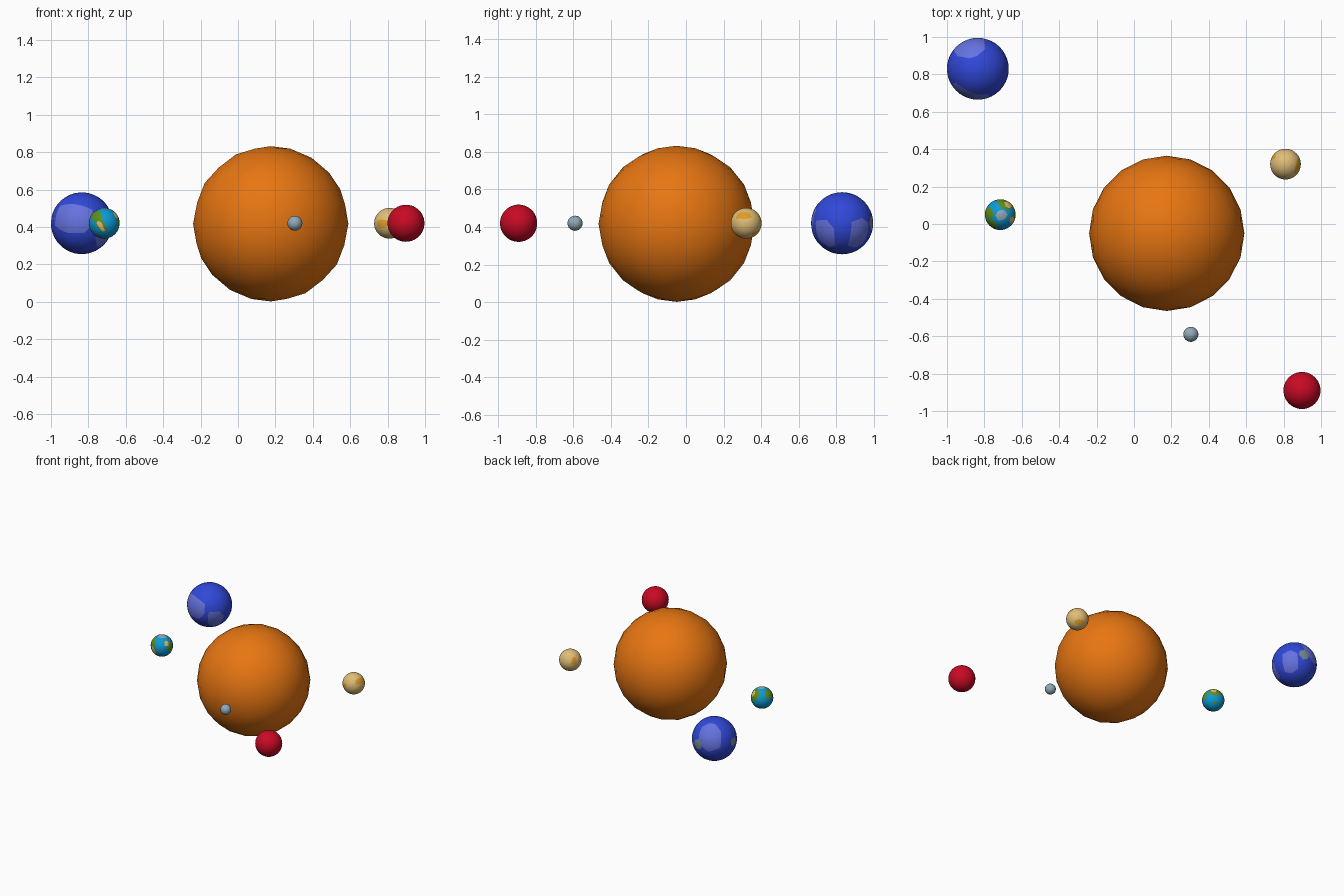
import bpy, bmesh, math
from mathutils import Vector

if "Cube" in bpy.data.objects:
    bpy.data.objects.remove(bpy.data.objects["Cube"])


def material(name, rgb):
    m = bpy.data.materials.new(name)
    m.diffuse_color = (*rgb, 1)
    m.use_nodes = True
    m.node_tree.nodes["Principled BSDF"].inputs["Base Color"].default_value = m.diffuse_color
    return m


orange = material("sun_orange", (0.80, 0.18, 0.006))
blue = material("deep_blue", (0.030, 0.065, 0.70))
lavender = material("lavender_blue", (0.13, 0.17, 0.74))
slate = material("grey_green", (0.18, 0.27, 0.29))
sea = material("sea_blue", (0.004, 0.32, 0.65))
green = material("land_green", (0.12, 0.27, 0.008))
sand = material("sand", (0.75, 0.51, 0.18))
amber = material("amber", (0.72, 0.34, 0.02))
red = material("crimson", (0.58, 0.003, 0.018))
grey = material("pale_grey", (0.28, 0.40, 0.47))

Z = 0.42


def direction(lon, lat):
    lon, lat = math.radians(lon), math.radians(lat)
    return Vector((math.cos(lat) * math.cos(lon),
                   math.cos(lat) * math.sin(lon), math.sin(lat)))


def ball(name, x, y, z, radius, detail, base, patches=()):
    """Smooth ball; each patch is (material, convex outline in lon/lat)."""
    bm = bmesh.new()
    bmesh.ops.create_icosphere(bm, subdivisions=detail, radius=1)
    mats, regions = [base], []
    for mat, outline in patches:
        pts = [direction(*p) for p in outline]
        mid = sum(pts, Vector()).normalized()
        reach = min(p.dot(mid) for p in pts) - 0.12
        planes = [a.cross(b).normalized() for a, b in zip(pts, pts[1:] + pts[:1])]
        if mat not in mats:
            mats.append(mat)
        regions.append((mats.index(mat), planes))
        # cut the patch outline into the nearby faces
        for n in planes:
            faces = [f for f in bm.faces
                     if f.calc_center_median().normalized().dot(mid) > reach]
            edges = {e for f in faces for e in f.edges}
            verts = {v for f in faces for v in f.verts}
            bmesh.ops.bisect_plane(bm, geom=faces + list(edges) + list(verts),
                                   dist=1e-4, plane_co=(0, 0, 0), plane_no=n)
    for v in bm.verts:
        v.co.normalize()
    for f in bm.faces:
        f.smooth = True
        c = f.calc_center_median()
        for index, planes in regions:
            if all(c.dot(n) > 0 for n in planes):
                f.material_index = index
    for v in bm.verts:
        v.co *= radius
    me = bpy.data.meshes.new(name)
    bm.to_mesh(me)
    bm.free()
    for m in mats:
        me.materials.append(m)
    ob = bpy.data.objects.new(name, me)
    ob.location = (x, y, z)
    bpy.context.collection.objects.link(ob)
    return ob


# plain bodies
ball("sun", 0.175, -0.05, 0.417, 0.415, 3, orange)
ball("small_grey_planet", 0.304, -0.59, Z, 0.04, 4, grey)
ball("red_planet", 0.898, -0.89, Z, 0.099, 4, red)

# sand planet with amber patches
ball("sand_planet", 0.81, 0.32, Z, 0.082, 4, sand, [
    (amber, [(-145, -12), (-115, -18), (-97, -8), (-97, 10), (-120, 14), (-145, 8)]),
    (amber, [(-45, 18), (-5, 15), (24, 22), (18, 40), (-20, 48), (-45, 36)]),
    (amber, [(132, 2), (150, -2), (160, 10), (158, 36), (145, 40), (133, 22)]),
    (amber, [(30, -50), (60, -60), (100, -48), (95, -32), (60, -28), (32, -36)]),
])

# sea planet with land, desert and an ice cap
ball("sea_planet", -0.715, 0.05, Z, 0.082, 4, sea, [
    (green, [(-150, 15), (-112, 0), (-95, 5), (-100, 25), (-125, 55), (-155, 45)]),
    (green, [(-125, -5), (-95, -35), (-80, -35), (-85, -5), (-100, 8)]),
    (green, [(150, 15), (190, 10), (205, 35), (195, 62), (160, 62), (145, 35)]),
    (green, [(25, 5), (60, -5), (100, 10), (105, 40), (70, 65), (30, 50)]),
    (green, [(-30, 0), (-5, -20), (12, -5), (10, 30), (-20, 40)]),
    (green, [(50, -48), (70, -50), (72, -36), (55, -34)]),
    (sand, [(35, 22), (62, 15), (72, 35), (58, 50), (36, 45)]),
    (sand, [(-40, 22), (-18, 16), (-8, 35), (-20, 48), (-38, 42)]),
    (sand, [(-120, 0), (-98, -32), (-86, -30), (-100, 3), (-115, 10)]),
    (grey, [(0, 60), (60, 68), (120, 74), (190, 72), (250, 65), (310, 66)]),
])

# blue planet with lavender and grey-green patches
ball("blue_planet", -0.835, 0.83, Z, 0.165, 4, blue, [
    (lavender, [(-150, -5), (-120, -18), (-85, -18), (-68, 0), (-68, 28), (-105, 38), (-148, 36)]),
    (lavender, [(-60, -30), (-40, -50), (-18, -45), (-15, -10), (-30, 6), (-58, 5)]),
    (lavender, [(15, -45), (40, -52), (62, -40), (58, 0), (40, 10), (18, 2)]),
    (lavender, [(80, 5), (110, -12), (140, 0), (148, 40), (130, 64), (95, 66), (70, 48)]),
    (slate, [(62, -2), (74, -14), (88, -8), (90, 8), (78, 15), (65, 10)]),
    (slate, [(172, 0), (182, -8), (194, -2), (195, 10), (184, 16), (173, 12)]),
])
